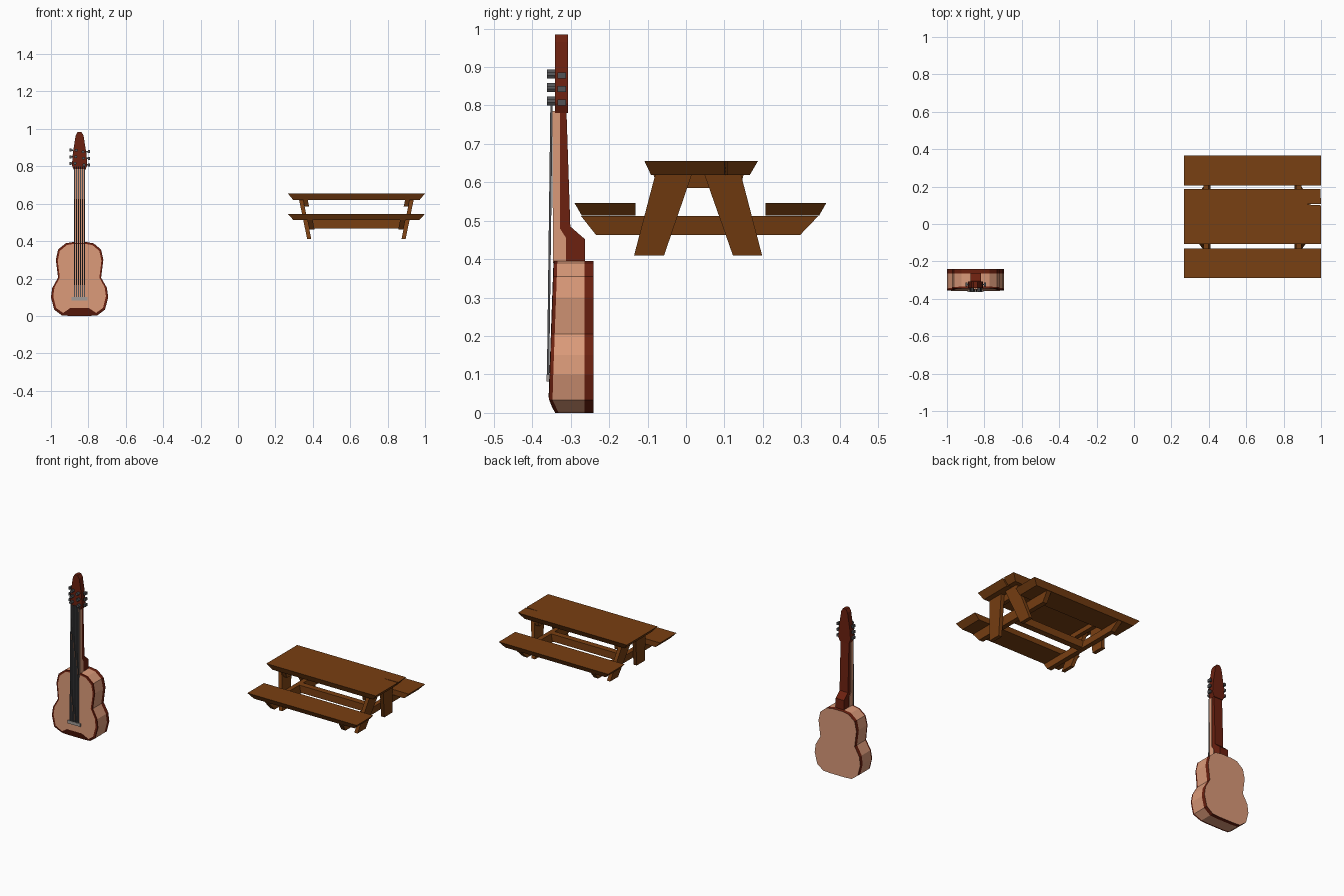
import bpy, bmesh, math

if "Cube" in bpy.data.objects:
    bpy.data.objects.remove(bpy.data.objects["Cube"])

def material(name, rgb):
    m = bpy.data.materials.new(name)
    m.diffuse_color = (*rgb, 1)
    m.use_nodes = True
    m.node_tree.nodes["Principled BSDF"].inputs["Base Color"].default_value = m.diffuse_color
    return m

TABLE = material("table brown", (0.19, 0.05, 0.006))
PEACH = material("pale wood", (0.70, 0.32, 0.19))
RED = material("dark red wood", (0.15, 0.015, 0.005))
STEEL = material("dark steel", (0.085, 0.085, 0.09))
SILVER = material("silver", (0.36, 0.33, 0.31))

def loft(name, loops, mats, face_mats=None):
    """Join equal-length loops of points and cap both ends.
    face_mats: material index for first cap, each band, last cap."""
    bm = bmesh.new()
    rows = [[bm.verts.new(p) for p in loop] for loop in loops]
    fm = face_mats or [0] * (len(loops) + 1)
    bm.faces.new(rows[0]).material_index = fm[0]
    for i, (a, b) in enumerate(zip(rows, rows[1:])):
        for k in range(len(a)):
            j = (k + 1) % len(a)
            bm.faces.new((a[k], a[j], b[j], b[k])).material_index = fm[i + 1]
    bm.faces.new(rows[-1]).material_index = fm[-1]
    bmesh.ops.recalc_face_normals(bm, faces=bm.faces)
    me = bpy.data.meshes.new(name)
    bm.to_mesh(me)
    bm.free()
    for m in mats:
        me.materials.append(m)
    ob = bpy.data.objects.new(name, me)
    bpy.context.collection.objects.link(ob)
    return ob

def box(name, x0, x1, y0, y1, z0, z1, mat):
    return loft(name, [[(x0, y0, z), (x1, y0, z), (x1, y1, z), (x0, y1, z)] for z in (z0, z1)], [mat])

def mirrored(half):
    return half + [(-x, z) for x, z in reversed(half)]

# ---------------- picnic table ----------------
CX = 0.633
HX, BX = 0.367, 0.337           # half length at top and bottom of the boards

# table top with bevelled underside and a slit between planks at one end
def top_loop(h, y0, y1, z):
    return [(CX - h, y0, z), (CX + h, y0, z), (CX + h, 0.100, z), (0.91, 0.105, z),
            (CX + h, 0.108, z), (CX + h - 0.004, y1, z), (CX - h, y1, z)]
loft("table_top", [top_loop(HX, -0.108, 0.187, 0.655), top_loop(BX, -0.091, 0.166, 0.619)], [TABLE])

# benches, bevelled on the outer side and at both ends
for name, inner, outer, low in (("front_bench", -0.132, -0.290, -0.271), ("back_bench", 0.207, 0.365, 0.346)):
    loft(name, [[(CX - h, inner, z), (CX + h, inner, z), (CX + h, o, z), (CX - h, o, z)]
                for h, o, z in ((HX, outer, 0.546), (BX, low, 0.513))], [TABLE])

# leaning end frames: plank outlines in y,z that follow the lean in x
def plank(name, profile, side, off, thick):
    def x(z, d):
        return CX + side * (0.241 + (z - 0.41) * 0.205 + d)
    loft(name, [[(x(z, d), y, z) for y, z in profile] for d in (off, off + thick)], [TABLE])

for tag, s in (("left", -1), ("right", 1)):
    plank(tag + "_front_leg", [(-0.135, 0.41), (-0.057, 0.41), (0.015, 0.62), (-0.08, 0.62)], s, 0, 0.022)
    plank(tag + "_back_leg", [(0.122, 0.41), (0.198, 0.41), (0.143, 0.62), (0.048, 0.62)], s, 0, 0.022)
    plank(tag + "_seat_beam", [(-0.234, 0.463), (0.297, 0.463), (0.344, 0.512), (-0.273, 0.512)], s, -0.028, 0.028)
    plank(tag + "_top_beam", [(-0.07, 0.585), (0.14, 0.585), (0.15, 0.62), (-0.085, 0.62)], s, -0.024, 0.024)

# long stretcher between the end frames
box("stretcher", CX - 0.24, CX + 0.24, 0.018, 0.054, 0.468, 0.512, TABLE)

# ---------------- guitar ----------------
GX = -0.847

def front_y(z):
    return -0.358 + 0.036 * z + max(0, 0.035 - z) * 0.5

# body: front panel, dark rim, sides, dark back band, back panel
outline = [(0.05, 0.0), (0.095, 0.003), (0.136, 0.034), (0.153, 0.10), (0.146, 0.15), (0.115, 0.205),
           (0.127, 0.30), (0.115, 0.355), (0.075, 0.388), (0.035, 0.395)]
inset = [(0.05, 0.042), (0.088, 0.016)] + [(x * 0.92, 0.2 + (z - 0.2) * 0.95) for x, z in outline[2:]]
outer, inner = mirrored(outline), mirrored(inset)
loft("guitar_body",
     [[(GX + x, front_y(z) - 0.001, z) for x, z in inner],
      [(GX + x, front_y(z), z) for x, z in outer],
      [(GX + x, front_y(z) + 0.009, z) for x, z in outer],
      [(GX + x, -0.264, z) for x, z in outer],
      [(GX + x, -0.241, z) for x, z in outer]],
     [PEACH, RED], [0, 1, 1, 0, 1, 0])

# neck: pale fingerboard in front, dark back with heel
def side_profile(name, pts, hw, mat):
    loft(name, [[(GX + d, y, z) for y, z in pts] for d in (-hw, hw)], [mat])

side_profile("fingerboard", [(-0.348, 0.785), (-0.328, 0.785), (-0.328, 0.48), (-0.312, 0.455),
                             (-0.312, 0.39), (-0.346, 0.39)], 0.030, PEACH)
side_profile("neck_back", [(-0.328, 0.785), (-0.311, 0.785), (-0.301, 0.485), (-0.263, 0.452), (-0.263, 0.39),
                           (-0.312, 0.39), (-0.312, 0.455), (-0.328, 0.48)], 0.028, RED)

# tapered headstock
head = mirrored([(0.030, 0.78), (0.041, 0.805), (0.036, 0.87), (0.021, 0.965), (0.010, 0.984)])
loft("headstock", [[(GX + x, y, z) for x, z in head] for y in (-0.341, -0.307)], [RED])

# tuners: a post in front and a key at the side
for s, tag in ((-1, "left"), (1, "right")):
    for i in range(3):
        z = 0.808 + 0.035 * i + (0.008 if s < 0 else 0)
        px = GX + s * (0.024 - 0.003 * i)
        loft(f"{tag}_post_{i}", [[(px + 0.009 * math.cos(a * math.pi / 3), y, z + 0.009 * math.sin(a * math.pi / 3))
                                  for a in range(6)] for y in (-0.362, -0.340)], [STEEL])
        x0, x1 = sorted((GX + s * 0.034, GX + s * 0.046))
        box(f"{tag}_key_stem_{i}", x0, x1, -0.326, -0.320, z - 0.003, z + 0.003, STEEL)
        x0, x1 = sorted((GX + s * 0.044, GX + s * 0.055))
        box(f"{tag}_key_{i}", x0, x1, -0.334, -0.312, z - 0.008, z + 0.008, STEEL)

# bridge and six strings
box("bridge", GX - 0.042, GX + 0.042, -0.363, -0.350, 0.082, 0.100, SILVER)
for i in range(6):
    t = i - 2.5
    loft(f"string_{i}", [[(GX + t * 0.0105 + dx, y + dy, z) for dx, dy in
                          ((-0.003, -0.003), (0.003, -0.003), (0.003, 0.003), (-0.003, 0.003))]
                         for y, z in ((-0.359, 0.09), (-0.350, 0.80))], [STEEL])
